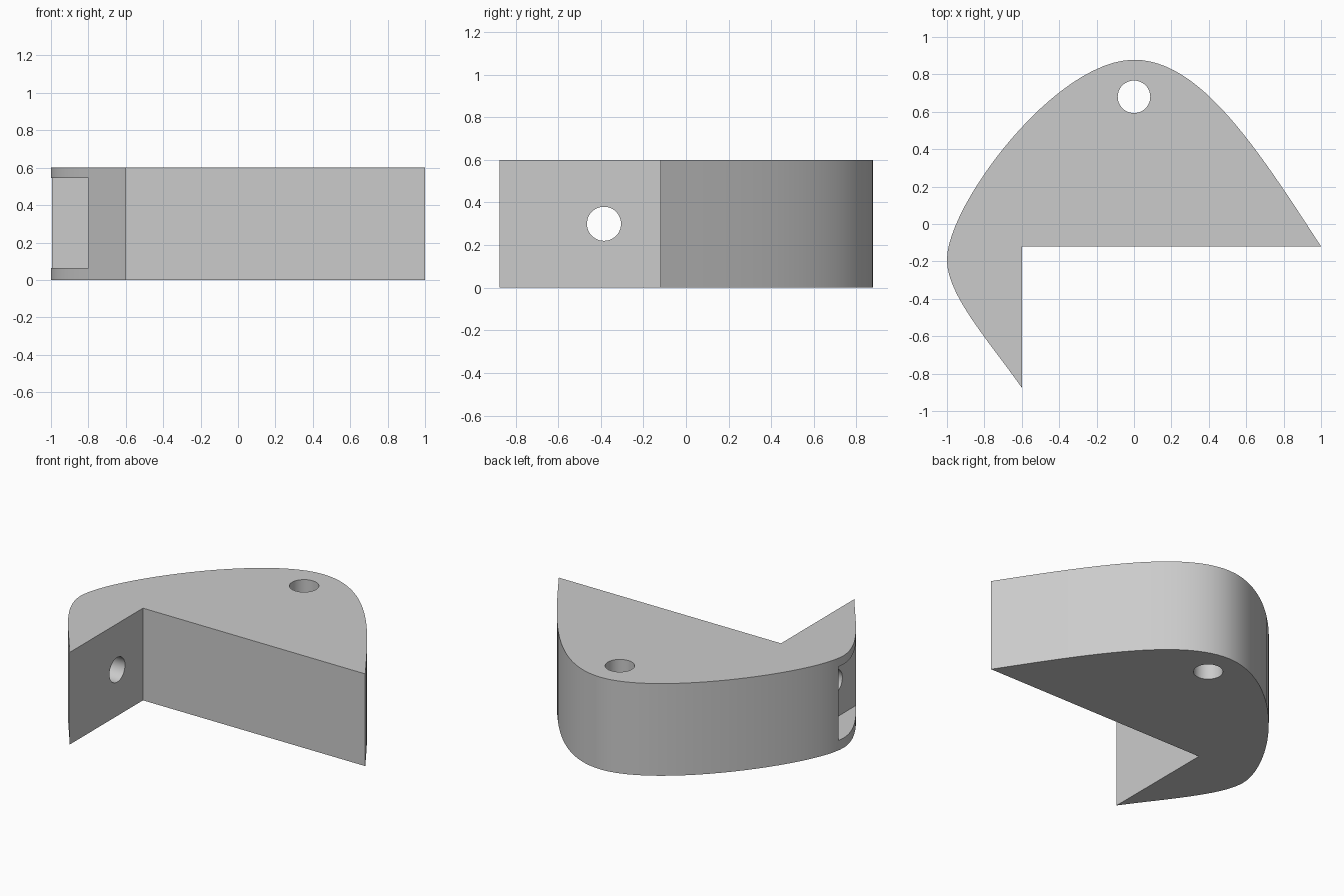
import bpy, bmesh
from math import pi
from mathutils import Vector, Matrix
from mathutils.geometry import interpolate_bezier

HEIGHT = 0.6

cube = bpy.data.objects.get("Cube")
if cube:
    bpy.data.objects.remove(cube, do_unlink=True)

grey = bpy.data.materials.new("plain_grey")
grey.use_nodes = True
colour = (0.6, 0.6, 0.6, 1)
grey.diffuse_color = colour
grey.node_tree.nodes["Principled BSDF"].inputs["Base Color"].default_value = colour


def make_object(name, bm):
    bmesh.ops.recalc_face_normals(bm, faces=bm.faces)
    mesh = bpy.data.meshes.new(name)
    bm.to_mesh(mesh)
    bm.free()
    mesh.materials.append(grey)
    obj = bpy.data.objects.new(name, mesh)
    bpy.context.collection.objects.link(obj)
    return obj


def cut(target, name, bm):
    """Subtract a hidden cutter from the target."""
    cutter = make_object(name, bm)
    cutter.hide_render = True
    cutter.hide_viewport = True
    cutter.display_type = 'WIRE'
    mod = target.modifiers.new(name, 'BOOLEAN')
    mod.operation = 'DIFFERENCE'
    mod.solver = 'EXACT'
    mod.object = cutter
    bpy.context.view_layer.objects.active = target
    bpy.ops.object.modifier_apply(modifier=name)
    bpy.data.objects.remove(cutter, do_unlink=True)


def drill(target, name, centre, radius, axis):
    bm = bmesh.new()
    turn = Matrix.Rotation(pi / 2, 4, 'Y') if axis == 'X' else Matrix()
    bmesh.ops.create_cone(bm, cap_ends=True, segments=48, radius1=radius,
                          radius2=radius, depth=1.2,
                          matrix=Matrix.Translation(centre) @ turn)
    cut(target, name, bm)


# Curved outer edge, from the front tip round to the side tip
curves = [
    [(-0.6, -0.875), (-0.78, -0.62), (-1, -0.38), (-1, -0.19)],
    [(-1, -0.19), (-1, 0.1), (-0.42, 0.878), (0, 0.878)],
    [(0, 0.878), (0.35, 0.878), (0.65, 0.42), (1, -0.12)],
]
outline = []
for curve in curves:
    a, ha, hb, b = [Vector((x, y, 0)) for x, y in curve]
    outline += interpolate_bezier(a, ha, hb, b, 25)[:-1]
outline += [Vector((1, -0.12, 0)), Vector((-0.6, -0.12, 0))]

# Solid bracket body
bm = bmesh.new()
face = bm.faces.new([bm.verts.new(p) for p in outline])
side = bmesh.ops.extrude_face_region(bm, geom=[face])
top = [v for v in side["geom"] if isinstance(v, bmesh.types.BMVert)]
bmesh.ops.translate(bm, verts=top, vec=(0, 0, HEIGHT))
bracket = make_object("bracket", bm)

# Square recess in the outer side of the short arm
bm = bmesh.new()
bmesh.ops.create_cube(bm, size=1, matrix=Matrix.Translation((-0.95, -0.385, 0.304))
                      @ Matrix.Diagonal((0.3, 0.48, 0.48, 1)))
cut(bracket, "recess_cutter", bm)

# Through holes in each arm
drill(bracket, "side_hole_cutter", (-0.7, -0.385, 0.3), 0.08, 'X')
drill(bracket, "upright_hole_cutter", (0, 0.68, HEIGHT / 2), 0.087, 'Z')

# Smooth curves with crisp edges
bpy.ops.object.select_all(action='DESELECT')
bracket.select_set(True)
bpy.context.view_layer.objects.active = bracket
bpy.ops.object.shade_smooth_by_angle(angle=pi / 6)
